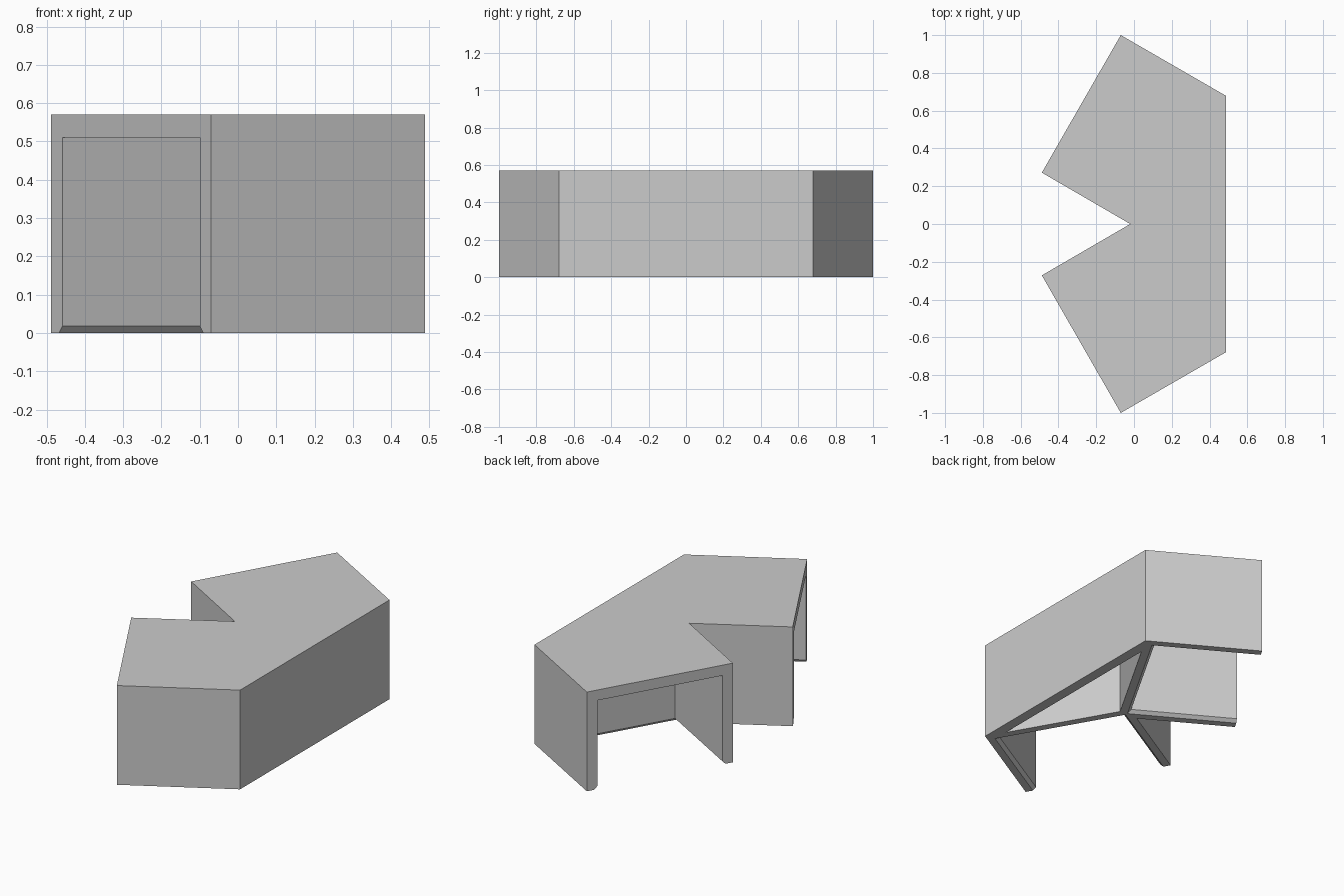
import bpy
import bmesh
from mathutils import Vector

if "Cube" in bpy.data.objects:
    bpy.data.objects.remove(bpy.data.objects["Cube"], do_unlink=True)

HEIGHT = 0.57
WALL = 0.06
BEVEL = 0.018
DEPTH = 0.643

grey = bpy.data.materials.new("plain_grey")
grey.use_nodes = True
grey.diffuse_color = (0.6, 0.6, 0.6, 1)
grey.node_tree.nodes["Principled BSDF"].inputs["Base Color"].default_value = (0.6, 0.6, 0.6, 1)


def loft(name, rings):
    """Solid through stacked rings, each a (height, outline) pair."""
    bm = bmesh.new()
    loops = [[bm.verts.new((p[0], p[1], z)) for p in outline] for z, outline in rings]
    for low, high in zip(loops, loops[1:]):
        for i in range(len(low)):
            j = (i + 1) % len(low)
            bm.faces.new((low[i], low[j], high[j], high[i]))
    bm.faces.new(loops[0][::-1])
    bm.faces.new(loops[-1])
    bmesh.ops.recalc_face_normals(bm, faces=bm.faces)
    mesh = bpy.data.meshes.new(name)
    bm.to_mesh(mesh)
    bm.free()
    mesh.materials.append(grey)
    obj = bpy.data.objects.new(name, mesh)
    bpy.context.collection.objects.link(obj)
    return obj


def cut(target, cutter):
    mod = target.modifiers.new(cutter.name, 'BOOLEAN')
    mod.operation = 'DIFFERENCE'
    mod.solver = 'EXACT'
    mod.object = cutter
    cutter.hide_render = True
    bpy.context.view_layer.objects.active = target
    bpy.ops.object.modifier_apply(modifier=mod.name)
    bpy.data.objects.remove(cutter, do_unlink=True)


# Outer shell: two angled wings joined by a triangular middle
tip, corner, inner = Vector((-0.07, 1.0)), Vector((0.488, 0.678)), Vector((-0.488, 0.272))
outline = [tip, inner, (-0.02, 0), (inner.x, -inner.y), (tip.x, -tip.y), (corner.x, -corner.y), corner]
shell = loft("wing_shelter", [(0, outline), (HEIGHT, outline)])

# Wing chambers: open at the end and underneath, with a bevelled lower rim
along = (inner - tip).normalized()
inward = (corner - tip).normalized()
width = (inner - tip).length


def chamber_outline(side, flare):
    a, b = WALL - flare, width - WALL + flare
    deep = DEPTH - WALL + flare
    points = [tip + along * s + inward * d for s, d in ((a, -0.1), (b, -0.1), (b, deep), (a, deep))]
    return [(p.x, p.y * side) for p in points]


for side in (1, -1):
    levels = ((-BEVEL, 2 * BEVEL), (BEVEL, 0), (HEIGHT - WALL, 0))
    cut(shell, loft("wing_chamber", [(z, chamber_outline(side, f)) for z, f in levels]))

# Middle chamber: a triangle open underneath
back_x = corner.x - WALL
back_y = corner.y + along.y / along.x * -WALL
apex_x = corner.x - corner.y * along.x / along.y
triangle = [(back_x, back_y), (apex_x, 0), (back_x, -back_y)]
cut(shell, loft("middle_chamber", [(-0.1, triangle), (HEIGHT - WALL, triangle)]))
